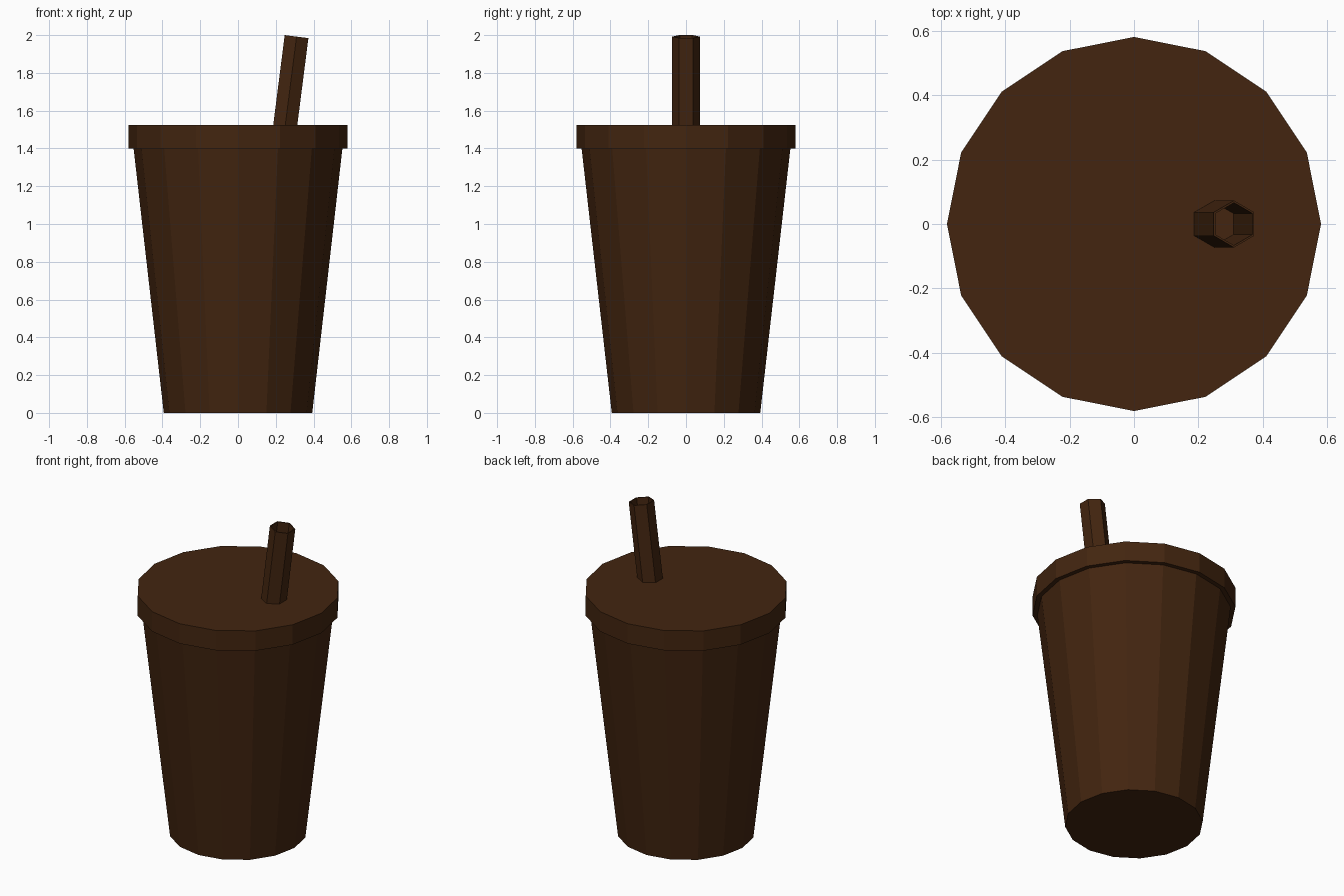
import bpy
import bmesh
import math
from mathutils import Matrix

cube = bpy.data.objects.get("Cube")
if cube:
    bpy.data.objects.remove(cube, do_unlink=True)

brown = bpy.data.materials.new("dark brown")
brown.use_nodes = True
color = (0.056, 0.0185, 0.005, 1)
brown.diffuse_color = color
bsdf = brown.node_tree.nodes["Principled BSDF"]
bsdf.inputs["Base Color"].default_value = color
bsdf.inputs["Roughness"].default_value = 0.9


def lathe(name, profile, sides, phase=0.0, loop=False, cap=None, matrix=Matrix()):
    """Spin (radius, height) points into a flat-faced part; cap = ring index to fill."""
    bm = bmesh.new()
    rings = []
    for r, z in profile:
        angles = [phase + math.tau * i / sides for i in range(sides)]
        rings.append([bm.verts.new((r * math.cos(a), r * math.sin(a), z)) for a in angles])
    pairs = list(zip(rings, rings[1:]))
    if loop:
        pairs.append((rings[-1], rings[0]))
    for low, high in pairs:
        for i in range(sides):
            j = (i + 1) % sides
            bm.faces.new((low[i], low[j], high[j], high[i]))
    if cap is not None:
        bm.faces.new(rings[cap])
    bmesh.ops.recalc_face_normals(bm, faces=bm.faces)
    mesh = bpy.data.meshes.new(name)
    bm.to_mesh(mesh)
    bm.free()
    mesh.materials.append(brown)
    obj = bpy.data.objects.new(name, mesh)
    obj.matrix_world = matrix
    bpy.context.collection.objects.link(obj)
    return obj


# Tapered cup with a closed base
lathe("cup", [(0.393, 0), (0.555, 1.42)], 16, cap=0)

# Flat lid with a downturned rim and a narrow underside
lathe("lid", [(0.54, 1.4), (0.58, 1.4), (0.58, 1.525)], 16, cap=2)

# Hollow six-sided straw leaning to the left, measured down from its mouth
lean = Matrix.Translation((0.31, 0, 1.992)) @ Matrix.Rotation(0.127, 4, "Y")
lathe("straw", [(0.073, -0.49), (0.073, 0), (0.066, 0), (0.066, -0.49)], 6,
      phase=math.pi / 6, loop=True, matrix=lean)
